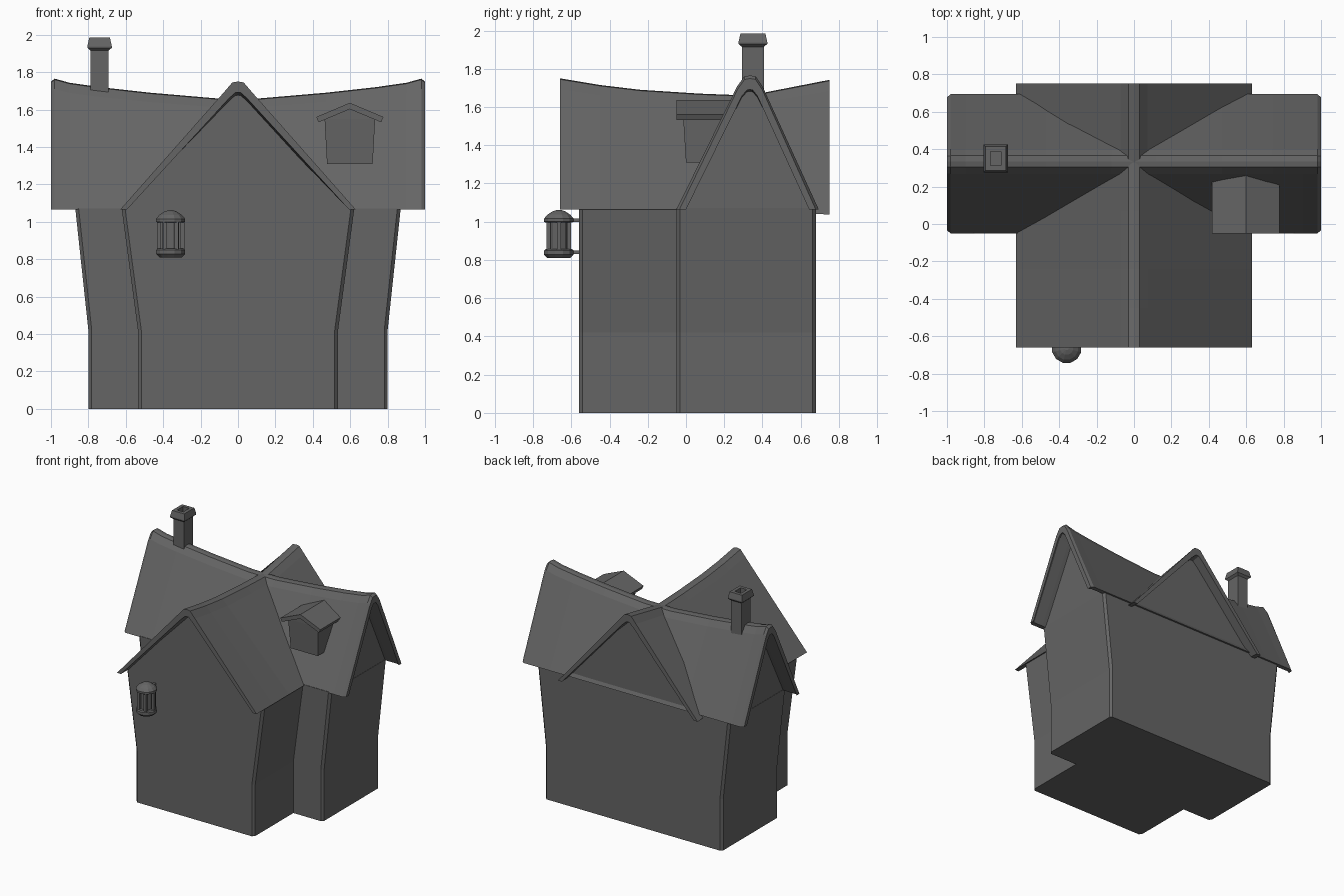
import bpy, bmesh, math
from mathutils import Matrix, Vector

if "Cube" in bpy.data.objects:
    bpy.data.objects.remove(bpy.data.objects["Cube"])

stone = bpy.data.materials.new("dark_grey")
stone.diffuse_color = (0.13, 0.13, 0.13, 1)
stone.use_nodes = True
stone.node_tree.nodes["Principled BSDF"].inputs["Base Color"].default_value = stone.diffuse_color


def finish(name, bm):
    bmesh.ops.recalc_face_normals(bm, faces=bm.faces)
    me = bpy.data.meshes.new(name)
    bm.to_mesh(me)
    bm.free()
    me.materials.append(stone)
    ob = bpy.data.objects.new(name, me)
    bpy.context.collection.objects.link(ob)
    return ob


def loft(name, rings):
    """Skin a list of equal-length closed rings and cap both ends."""
    bm = bmesh.new()
    rows = [[bm.verts.new(p) for p in r] for r in rings]
    n = len(rows[0])
    for a, b in zip(rows, rows[1:]):
        for i in range(n):
            j = (i + 1) % n
            bm.faces.new((a[i], a[j], b[j], b[i]))
    bm.faces.new(rows[0])
    bm.faces.new(rows[-1])
    return finish(name, bm)


def rect(x0, x1, y0, y1, z, c=0.0):
    """Rectangle ring, with chamfered corners when c > 0."""
    if not c:
        return [(x0, y0, z), (x1, y0, z), (x1, y1, z), (x0, y1, z)]
    return [(x0 + c, y0, z), (x1 - c, y0, z), (x1, y0 + c, z), (x1, y1 - c, z),
            (x1 - c, y1, z), (x0 + c, y1, z), (x0, y1 - c, z), (x0, y0 + c, z)]


def centred(cx, cy, hx, hy, z):
    return rect(cx - hx, cx + hx, cy - hy, cy + hy, z)


def mirrored(half):
    """Full left-to-right outline from a right half that ends on the axis."""
    return [(-b, z) for b, z in half[:-1]] + [half[-1]] + [(b, z) for b, z in reversed(half[:-1])]


EAVE, RIDGE = 1.065, 1.75


def roof(name, place, half_width, shoulder, stations, fill_range, skew=0.0):
    """Sagging gabled roof shell plus the gable wall that fills it.
    stations: (position, ridge height, eave height, inset)."""
    top = mirrored([(half_width, EAVE), (shoulder, RIDGE - 0.055), (0.03, RIDGE - 0.005), (0, RIDGE)])
    t = 0.036
    under = mirrored([(half_width - t, EAVE), (shoulder - 0.025, RIDGE - 0.09),
                      (0.015, RIDGE - 0.06), (0, RIDGE - 0.058)])
    fill = mirrored([(half_width - 0.015, EAVE), (shoulder - 0.015, RIDGE - 0.08),
                     (0.015, RIDGE - 0.05), (0, RIDGE - 0.048)])

    def bend(pts, a, ridge, eave, inset):
        out = []
        for b, z in pts:
            f = (z - EAVE) / (RIDGE - EAVE)
            s = 1 - inset / half_width
            out.append(place(a, b * s + skew * f, eave + f * (ridge - inset - eave)))
        return out

    loft(name, [bend(top + under[::-1], *s) for s in stations])
    # Gable walls follow the same sag, trimmed to the wall ends
    lo, hi = fill_range

    def at(a):
        for p, q in zip(stations, stations[1:]):
            if p[0] <= a <= q[0]:
                f = (a - p[0]) / (q[0] - p[0])
                return (a, p[1] + f * (q[1] - p[1]), p[2] + f * (q[2] - p[2]), 0)

    inner = [at(lo)] + [s for s in stations if lo < s[0] < hi] + [at(hi)]
    loft(name.replace("roof", "gable_walls"), [bend(fill, *s) for s in inner])


# Walls: upright to knee height, then leaning outwards
loft("main_walls", [rect(-w, w, -0.05, 0.68, z, 0.018)
                    for w, z in ((0.80, 0), (0.80, 0.42), (0.87, 1.072))])
loft("front_wing_walls", [rect(-w, w, -0.56, 0.68, z, 0.018)
                          for w, z in ((0.535, 0), (0.535, 0.42), (0.622, 1.072))])

# Main roof running left to right
half = [(0.12, 1.66), (0.47, 1.69), (0.74, 1.72), (0.90, 1.743), (0.98, 1.765)]
line = [(-a, z, EAVE, 0) for a, z in reversed(half)] + [(a, z, EAVE, 0) for a, z in half]
line = [(-1.0, 1.765, EAVE, 0.016)] + line + [(1.0, 1.765, EAVE, 0.016)]
roof("main_roof", lambda a, b, z: (a, 0.322 + b, z), 0.372, 0.066, line, (-0.868, 0.868), 0.013)

# Cross roof running front to back
roof("cross_roof", lambda a, b, z: (b, a, z), 0.63, 0.073,
     [(-0.66, 1.75, EAVE, 0), (-0.45, 1.715, EAVE, 0), (-0.24, 1.69, EAVE, 0),
      (0.07, 1.67, EAVE, 0), (0.33, 1.66, EAVE, 0), (0.75, 1.742, 1.037, 0)], (-0.56, 0.68))

# Chimney with a flared, hollow cap
cx, cy = -0.74, 0.35
loft("chimney_shaft", [centred(cx, cy, 0.048, 0.058, z) for z in (1.45, 1.925)])
loft("chimney_cap", [centred(cx, cy, h, h + 0.01, z) for h, z in
                     ((0.048, 1.915), (0.065, 1.93), (0.065, 1.94), (0.055, 1.985), (0.028, 1.985), (0.028, 1.93))])

# Dormer: tapered box with a small gabled roof
dx = 0.598
loft("dormer_walls", [rect(dx - w, dx + w, y, 0.25, z)
                      for w, y, z in ((0.122, 0.0, 1.31), (0.135, -0.015, 1.55), (0.01, -0.015, 1.615))])
dormer = [(-0.18, 1.56), (0, 1.636), (0.18, 1.56), (0.167, 1.532), (0, 1.602), (-0.167, 1.532)]
loft("dormer_roof", [[(dx + b, y, z) for b, z in dormer] for y in (-0.05, 0.29)])

# Wall lantern
lx, ly, N = -0.36, -0.665, 12


def turned(name, profile, sides=N):
    loft(name, [[(lx + r * math.cos(math.tau * (i + .5) / sides),
                  ly + r * math.sin(math.tau * (i + .5) / sides), z) for i in range(sides)]
                for r, z in profile])


turned("lantern_base", [(0.062, 0.81), (0.08, 0.828), (0.08, 0.85), (0.07, 0.857)])
turned("lantern_glass", [(0.045, 0.85), (0.045, 1.005)])
turned("lantern_cap", [(0.07, 0.995), (0.08, 1.0), (0.08, 1.016), (0.062, 1.037), (0.035, 1.054), (0.01, 1.062)])
for k in range(6):
    a = math.tau * k / 6
    px, py = lx + 0.062 * math.cos(a), ly + 0.062 * math.sin(a)
    loft("lantern_post", [centred(px, py, 0.011, 0.011, z) for z in (0.85, 1.003)])
for z in (0.832, 0.999):
    loft("lantern_bracket", [rect(lx - 0.012, lx + 0.012, ly + 0.05, -0.55, h) for h in (z, z + 0.018)])
